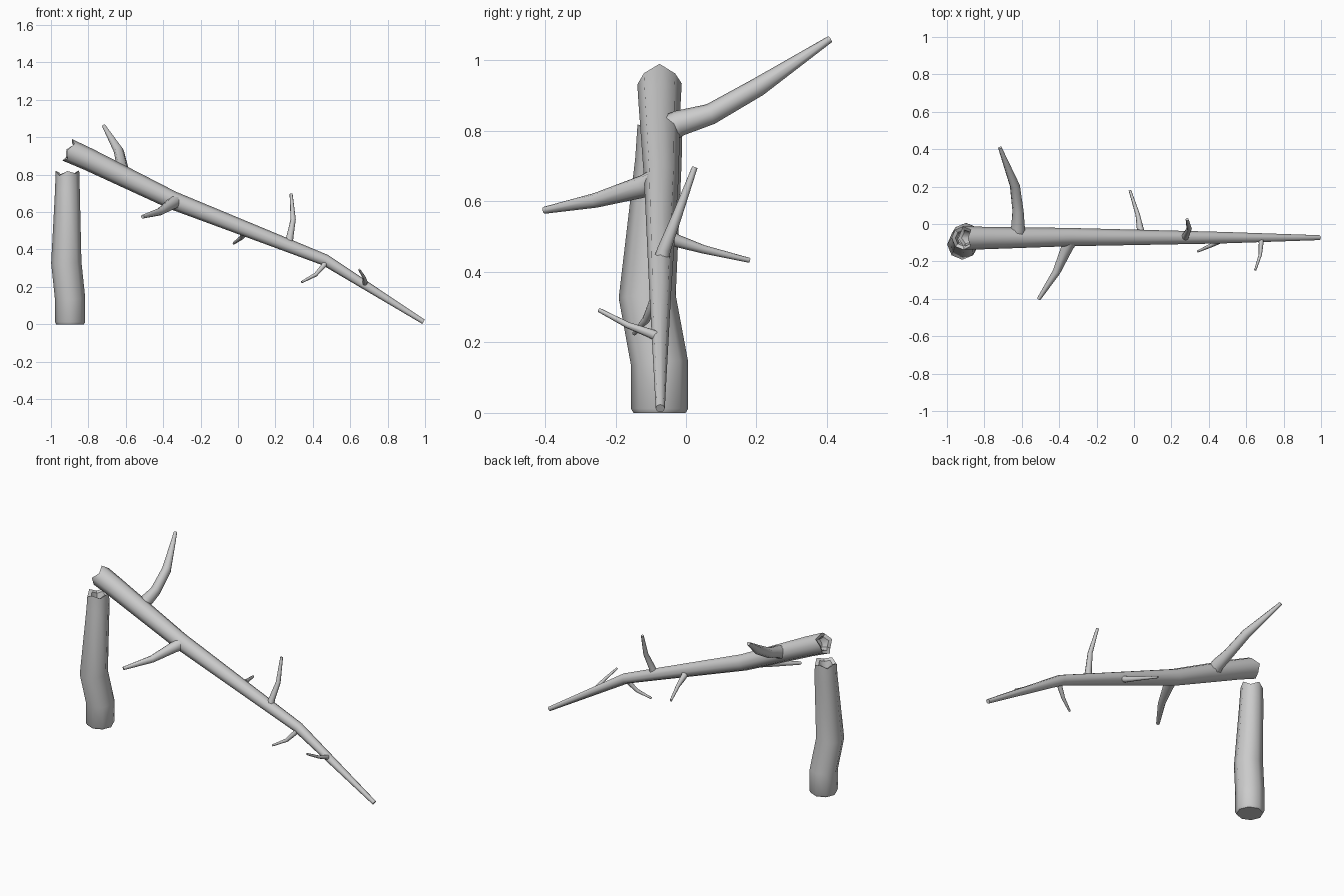
import bpy, bmesh, math
from mathutils import Vector

if "Cube" in bpy.data.objects:
    bpy.data.objects.remove(bpy.data.objects["Cube"])


def limb(name, path, sides=8, up=(0, 0, 1), jag=None, jag_at_start=False):
    """Tapered tube along (x, y, z, radius) points; jag = axial offsets of a splintered end."""
    if jag_at_start:
        path = path[::-1]
    pts = [Vector(p[:3]) for p in path]
    bm = bmesh.new()
    rings = []
    for i, p in enumerate(pts):
        a = (p - pts[i - 1]).normalized() if i else None
        b = (pts[i + 1] - p).normalized() if i < len(pts) - 1 else None
        d = ((a or b) + (b or a)).normalized()
        v = (Vector(up) - d * d.dot(Vector(up))).normalized()
        u = v.cross(d)
        last = i == len(pts) - 1

        def ring(scale, shift):
            out = []
            for k in range(sides):
                t = 2 * math.pi * k / sides
                off = (v * math.cos(t) + u * math.sin(t)) * path[i][3] * scale
                out.append(bm.verts.new(p + off + d * shift(k)))
            return out
        if last and jag:
            rings.append(ring(1.0, lambda k: jag[k % len(jag)]))
            rings.append(ring(0.68, lambda k: jag[k % len(jag)] * 0.8 - 0.008))
            rings.append(ring(0.5, lambda k: -0.045))
        else:
            rings.append(ring(1.0, lambda k: 0.0))
    for r0, r1 in zip(rings, rings[1:]):
        for k in range(sides):
            n = (k + 1) % sides
            bm.faces.new((r0[k], r0[n], r1[n], r1[k]))
    bm.faces.new(rings[0][::-1])
    bm.faces.new(rings[-1])
    bmesh.ops.recalc_face_normals(bm, faces=bm.faces[:])
    me = bpy.data.meshes.new(name)
    bm.to_mesh(me)
    bm.free()
    ob = bpy.data.objects.new(name, me)
    bpy.context.collection.objects.link(ob)
    bpy.ops.object.select_all(action='DESELECT')
    ob.select_set(True)
    bpy.context.view_layer.objects.active = ob
    bpy.ops.object.shade_smooth_by_angle(angle=math.radians(50))
    return ob


# Standing stump with a splintered top
limb("stump", [(-.898, -.075, 0, .074), (-.898, -.075, .012, .081),
               (-.898, -.075, .14, .081), (-.918, -.11, .33, .081),
               (-.912, -.078, .72, .066), (-.912, -.075, .805, .063)],
     up=(0, 1, 0), jag=[.015, -.008, .018, .0, .012, -.012, .016, -.004])

# Fallen trunk leaning down to the ground, splintered at its upper end
limb("fallen_trunk", [(-.903, -.075, .928, .063), (-.8, -.075, .882, .060),
                      (-.35, -.07, .663, .049), (.467, -.073, .343, .031),
                      (.992, -.073, .013, .013)],
     jag=[.012, -.012, .01, -.01, .012, .0, .016, -.014], jag_at_start=True)

# Side branches, base buried in the trunk
branches = [
    [(-.625, -.07, .795, .042), (-.62, -.02, .822, .037), (-.62, .07, .848, .030),
     (-.637, .205, .925, .027), (-.717, .408, 1.06, .010)],
    [(-.33, -.07, .66, .042), (-.355, -.12, .643, .032),
     (-.415, -.257, .603, .021), (-.51, -.402, .575, .010)],
    [(.045, -.07, .51, .022), (.033, -.025, .488, .018),
     (.02, .05, .464, .012), (-.022, .18, .433, .007)],
    [(.27, -.073, .42, .024), (.277, -.062, .465, .019),
     (.295, -.025, .56, .014), (.284, .025, .697, .008)],
    [(.475, -.075, .34, .02), (.455, -.093, .31, .014),
     (.415, -.113, .265, .011), (.34, -.147, .225, .006)],
    [(.675, -.073, .212, .016), (.68, -.1, .225, .013),
     (.675, -.165, .249, .009), (.648, -.247, .292, .006)],
]
for n, path in enumerate(branches, 1):
    limb(f"branch_{n}", path, up=(1, 0, 0.1))
